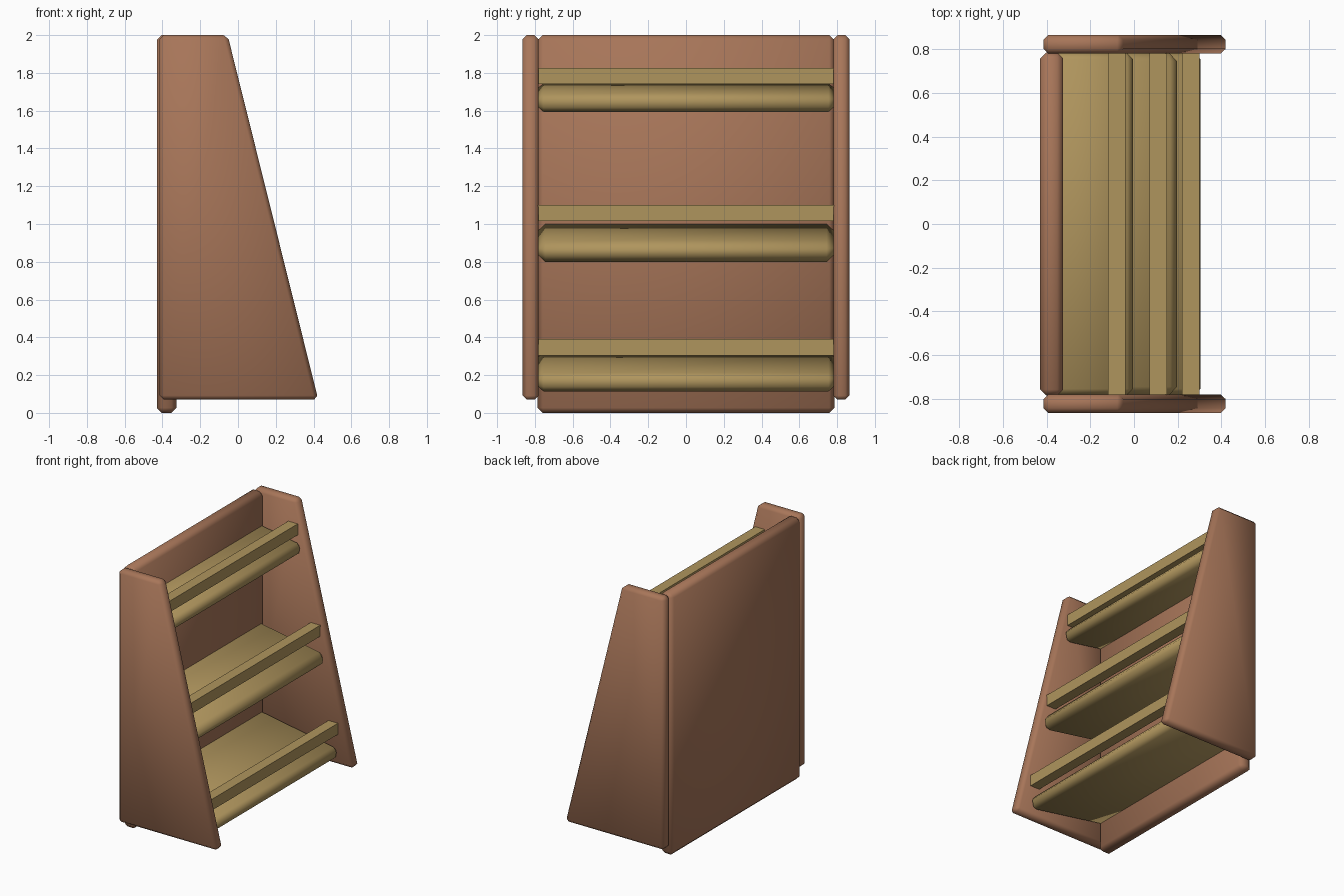
import bpy, bmesh, math

if "Cube" in bpy.data.objects:
    bpy.data.objects.remove(bpy.data.objects["Cube"])


def material(name, color):
    m = bpy.data.materials.new(name)
    m.diffuse_color = (*color, 1)
    m.use_nodes = True
    m.node_tree.nodes["Principled BSDF"].inputs["Base Color"].default_value = m.diffuse_color
    return m


BROWN = material("brown_wood", (0.39, 0.18, 0.10))
TAN = material("tan_wood", (0.43, 0.30, 0.11))


def slab(name, profile, y0, y1, mat, bevel=0.0):
    """Extrude an x-z profile along y, chamfer the edges and shade smooth."""
    bm = bmesh.new()
    face = bm.faces.new([bm.verts.new((x, y0, z)) for x, z in profile])
    ext = bmesh.ops.extrude_face_region(bm, geom=[face])
    verts = [v for v in ext["geom"] if isinstance(v, bmesh.types.BMVert)]
    bmesh.ops.translate(bm, verts=verts, vec=(0, y1 - y0, 0))
    if bevel:
        bmesh.ops.bevel(bm, geom=bm.edges[:], offset=bevel, segments=1,
                        profile=0.5, affect='EDGES')
    bmesh.ops.recalc_face_normals(bm, faces=bm.faces[:])
    mesh = bpy.data.meshes.new(name)
    bm.to_mesh(mesh)
    bm.free()
    mesh.materials.append(mat)
    ob = bpy.data.objects.new(name, mesh)
    bpy.context.collection.objects.link(ob)
    bpy.ops.object.select_all(action='DESELECT')
    ob.select_set(True)
    bpy.context.view_layer.objects.active = ob
    bpy.ops.object.shade_smooth_by_angle(angle=math.radians(60))
    return ob


def rect(x0, x1, z0, z1):
    return [(x0, z0), (x1, z0), (x1, z1), (x0, z1)]


# Back panel
slab("back_panel", rect(-0.43, -0.325, 0.0, 2.0), -0.785, 0.785, BROWN, 0.027)

# Tapered side panels
side = [(-0.415, 0.07), (0.425, 0.07), (-0.055, 2.0), (-0.415, 2.0)]
for label, s in (("left", -1), ("right", 1)):
    slab(label + "_side_panel", side, s * 0.78, s * 0.865, BROWN, 0.022)

# Sloping shelves: front x, top height at the back panel, thickness, chamfer
TILT = math.radians(10)
shelves = [("bottom", 0.31, 0.32, 0.10, 0.03),
           ("middle", 0.205, 1.00, 0.115, 0.04),
           ("top", 0.0, 1.745, 0.10, 0.03)]
for label, fx, bz, t, b in shelves:
    bx = -0.375
    top = lambda x: bz - (x + 0.33) * math.tan(TILT)
    dx, dz = t * math.sin(TILT), t * math.cos(TILT)
    prof = [(bx, top(bx)), (fx, top(fx)),
            (fx - dx, top(fx) - dz), (bx - dx, top(bx) - dz)]
    slab(label + "_shelf", prof, -0.785, 0.785, TAN, b)

# Guard rails above the shelf fronts
for label, x, z in (("bottom", 0.22, 0.305), ("middle", 0.07, 1.015), ("top", -0.12, 1.74)):
    slab(label + "_rail", rect(x, x + 0.08, z, z + 0.085), -0.80, 0.80, TAN)
